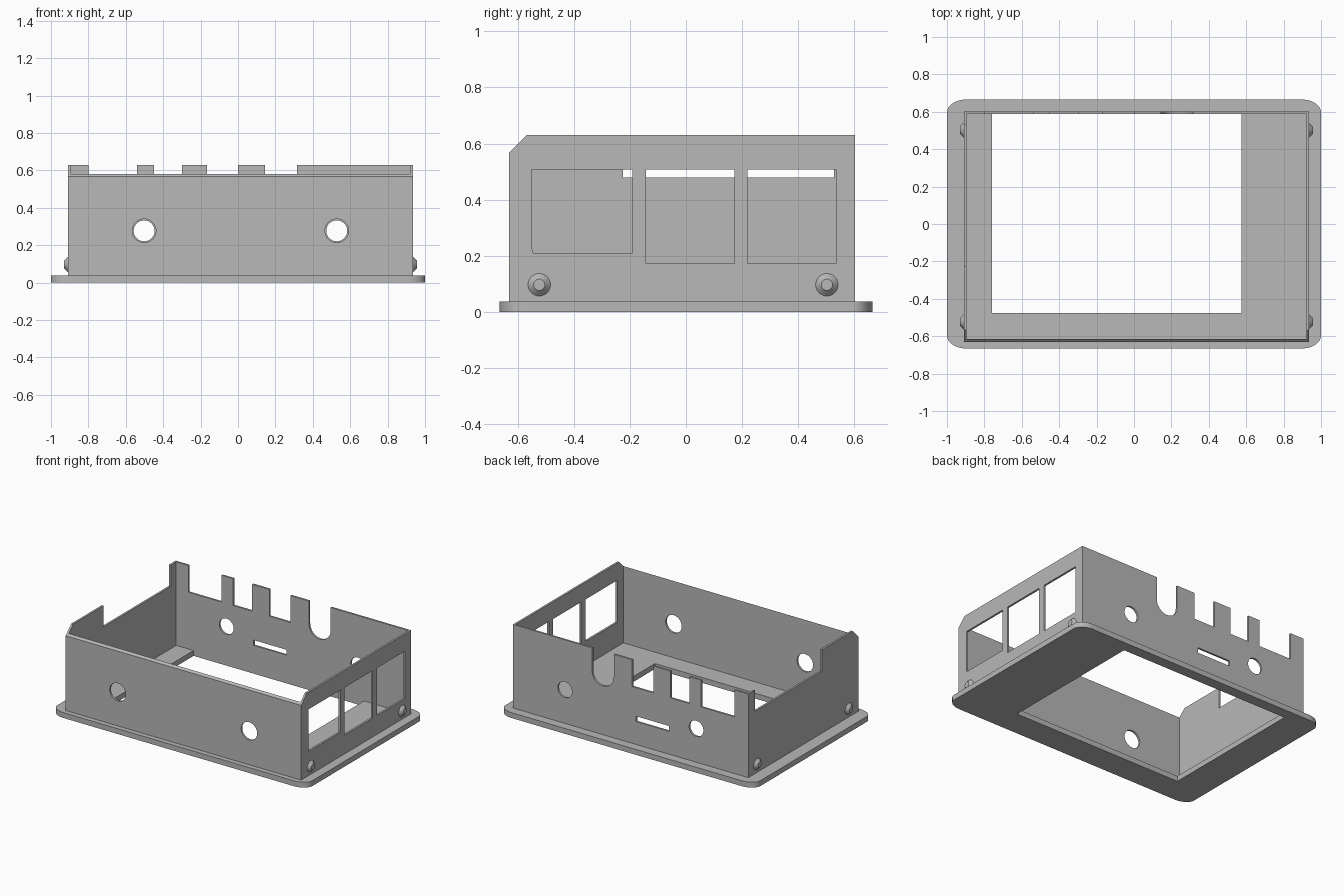
import bpy, bmesh, math
from mathutils import Matrix, Vector

cube = bpy.data.objects.get("Cube")
if cube:
    bpy.data.objects.remove(cube, do_unlink=True)

grey = bpy.data.materials.new("plain_grey")
grey.use_nodes = True
GREY = (0.48, 0.48, 0.48, 1)
grey.diffuse_color = GREY
grey.node_tree.nodes["Principled BSDF"].inputs["Base Color"].default_value = GREY


def add_object(name, mesh):
    mesh.materials.clear()
    mesh.materials.append(grey)
    ob = bpy.data.objects.new(name, mesh)
    bpy.context.collection.objects.link(ob)
    bpy.ops.object.select_all(action='DESELECT')
    ob.select_set(True)
    bpy.context.view_layer.objects.active = ob
    bpy.ops.object.shade_smooth_by_angle(angle=math.radians(30))
    return ob


def arc(cx, cy, rx, ry, a0, a1, n):
    steps = [math.radians(a0 + (a1 - a0) * i / n) for i in range(n + 1)]
    return [(cx + rx * math.cos(a), cy + ry * math.sin(a)) for a in steps]


def circle(cx, cy, r):
    return arc(cx, cy, r, r, 0, 360, 40)[:-1]


def rect(u0, v0, u1, v1):
    return [(u0, v0), (u1, v0), (u1, v1), (u0, v1)]


def plate(name, loops, depth, place, adjust=None):
    """Outline plus hole loops, extruded from 0 to depth; place maps (u, v, w) to space."""
    curve = bpy.data.curves.new(name, 'CURVE')
    curve.dimensions = '2D'
    curve.fill_mode = 'BOTH'
    curve.extrude = depth / 2
    for loop in loops:
        spline = curve.splines.new('POLY')
        spline.points.add(len(loop) - 1)
        for point, (u, v) in zip(spline.points, loop):
            point.co = (u, v, 0, 1)
        spline.use_cyclic_u = True
    helper = bpy.data.objects.new(name + "_outline", curve)
    bpy.context.collection.objects.link(helper)
    bpy.context.view_layer.update()
    mesh = bpy.data.meshes.new_from_object(
        helper.evaluated_get(bpy.context.evaluated_depsgraph_get()))
    bpy.data.objects.remove(helper, do_unlink=True)
    bpy.data.curves.remove(curve)

    bm = bmesh.new()
    bm.from_mesh(mesh)
    bmesh.ops.remove_doubles(bm, verts=bm.verts, dist=1e-5)
    for v in bm.verts:
        v.co = Vector(place(v.co.x, v.co.y, v.co.z + depth / 2))
        if adjust:
            adjust(v)
    bmesh.ops.recalc_face_normals(bm, faces=bm.faces)
    bm.to_mesh(mesh)
    bm.free()
    mesh.name = name
    return add_object(name, mesh)


# Main dimensions
X0, X1 = -0.91, 0.936
Y0, Y1 = -0.63, 0.602
T = 0.014
FLOOR, TOP = 0.038, 0.63
CHAMFER = 0.062
HOLES = [(-0.502, 0.277), (0.528, 0.277)]

# Flange with rounded corners and an off-centre opening
rx, ry = 0.1, 0.07
outline = []
for sx, sy, a in [(1, 1, 0), (-1, 1, 90), (-1, -1, 180), (1, -1, 270)]:
    outline += arc(sx * (1 - rx), sy * (0.665 - ry), rx, ry, a, a + 90, 12)
plate("base_flange", [outline, rect(-0.76, -0.475, 0.576, 0.588)], FLOOR,
      lambda u, v, w: (u, v, w))


# Front wall, its top edge bevelled in line with the side chamfers
def slope_top(v):
    if v.co.z > 0.57 and v.co.y < Y0 + T / 2:
        v.co.z -= T


plate("front_wall",
      [rect(X0 + T, FLOOR, X1 - T, TOP - CHAMFER + T)] + [circle(x, z, 0.063) for x, z in HOLES],
      T, lambda u, v, w: (u, Y0 + w, v), slope_top)

# Back wall with square notches, one round-bottomed notch, cable slot and holes
NOTCH = 0.44
back = [(X0 + T, FLOOR), (X1 - T, FLOOR), (X1 - T, TOP), (0.315, TOP)]
back += arc(0.23, 0.468, 0.085, 0.085, 0, -180, 20)
back += [(0.145, TOP)]
for right, left in [(0.0, -0.165), (-0.30, -0.45), (-0.54, -0.80)]:
    back += [(right, TOP), (right, NOTCH), (left, NOTCH), (left, TOP)]
back += [(X0 + T, TOP)]
plate("back_wall",
      [back, rect(-0.29, 0.2, -0.03, 0.238)] + [circle(x, z, 0.056) for x, z in HOLES],
      T, lambda u, v, w: (u, Y1 - T + w, v))

# Side walls: one with three windows, the other with a long lowered edge
side_front = [(Y0, TOP - CHAMFER), (Y0, FLOOR), (Y1, FLOOR), (Y1, TOP)]
window = [(-0.545, 0.21), (-0.19, 0.21), (-0.19, 0.508), (-0.55, 0.508), (-0.55, 0.235)]
plate("windowed_side_wall",
      [side_front + [(Y0 + CHAMFER, TOP)], window,
       rect(-0.143, 0.172, 0.172, 0.508), rect(0.22, 0.172, 0.535, 0.508)],
      T, lambda u, v, w: (X1 - T + w, u, v))
plate("lowered_side_wall",
      [side_front + [(0.528, TOP), (0.528, 0.48), (-0.225, 0.48), (-0.225, TOP),
                     (Y0 + CHAMFER, TOP)]],
      T, lambda u, v, w: (X0 + w, u, v))

# Tapered studs low on both side walls
for side, x, direction in [("right", X1, 1), ("left", X0, -1)]:
    for end, y in [("front", -0.523), ("back", 0.502)]:
        bm = bmesh.new()
        bmesh.ops.create_cone(
            bm, cap_ends=True, segments=32, radius1=0.04, radius2=0.02, depth=0.02,
            matrix=Matrix.Translation((x + direction * 0.01, y, 0.097))
            @ Matrix.Rotation(direction * math.pi / 2, 4, 'Y'))
        name = f"{end}_{side}_stud"
        mesh = bpy.data.meshes.new(name)
        bm.to_mesh(mesh)
        bm.free()
        add_object(name, mesh)
